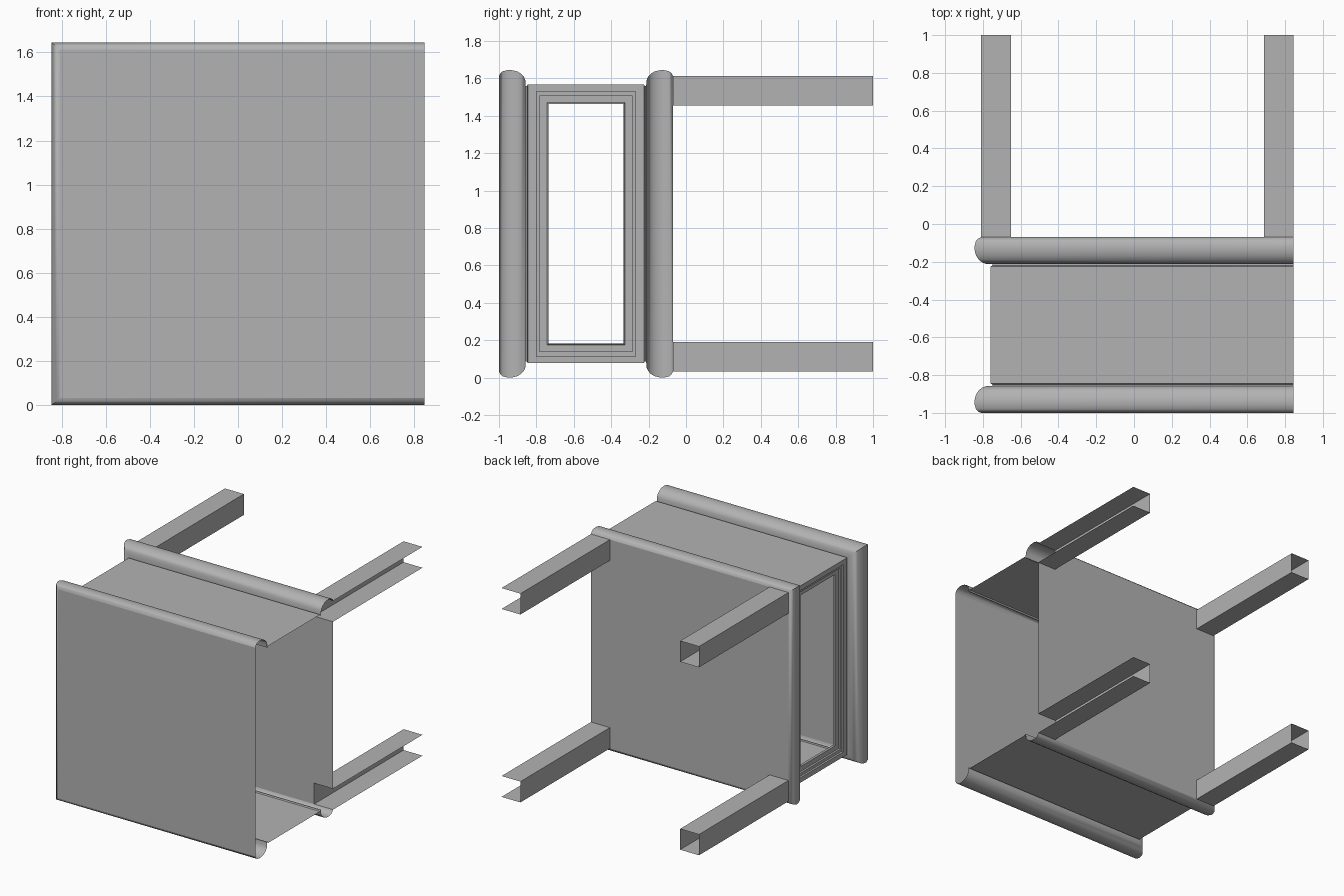
import bpy
import bmesh

cube = bpy.data.objects.get("Cube")
if cube:
    bpy.data.objects.remove(cube, do_unlink=True)

GREY = (0.45, 0.45, 0.45, 1.0)
mat = bpy.data.materials.new("plain grey")
mat.use_nodes = True
mat.diffuse_color = GREY
mat.node_tree.nodes["Principled BSDF"].inputs["Base Color"].default_value = GREY

XL, XR, H = -0.845, 0.845, 1.645     # outer side, open side, height
X_INSET = 1.12                       # mouldings project a little more sideways
LEG = 0.158


def finish(name, bm, smooth=False):
    bmesh.ops.remove_doubles(bm, verts=bm.verts, dist=0.0005)
    bmesh.ops.recalc_face_normals(bm, faces=bm.faces)
    mesh = bpy.data.meshes.new(name)
    bm.to_mesh(mesh)
    bm.free()
    mesh.materials.append(mat)
    obj = bpy.data.objects.new(name, mesh)
    bpy.context.collection.objects.link(obj)
    if smooth:
        bpy.ops.object.select_all(action='DESELECT')
        obj.select_set(True)
        bpy.context.view_layer.objects.active = obj
        bpy.ops.object.shade_smooth_by_angle(angle=0.7)
    return obj


def quad(bm, *points):
    return bm.faces.new([bm.verts.new(p) for p in points])


def sweep_point(inset, y):
    """Corners of the three-sided path at one profile point."""
    x = XL + inset * X_INSET
    return [(XR, y, inset), (x, y, inset), (x, y, H - inset), (XR, y, H - inset)]


def sweep(name, profile, sides=(0, 1, 2)):
    bm = bmesh.new()
    for a, b in zip(profile, profile[1:]):
        pa, pb = sweep_point(*a), sweep_point(*b)
        for i in sides:
            quad(bm, pa[i], pa[i + 1], pb[i + 1], pb[i])
    return finish(name, bm, smooth=True)


# Rounded edge mouldings with a small groove against the body
edge = [(0.032, -1), (0.018, -0.993), (0.007, -0.98), (0, -0.95), (0.002, -0.925),
        (0.008, -0.902), (0.02, -0.882), (0.036, -0.867), (0.055, -0.859),
        (0.086, -0.857), (0.086, -0.85), (0.077, -0.845)]
back_edge = [(i, -1.07 - y) for i, y in edge]
sweep("front_edge_moulding", edge)
sweep("back_edge_moulding", back_edge)

# Body: upper and lower sheets between the mouldings
inset, y0 = edge[-1]
y1 = back_edge[-1][1]
sweep("body_sheets", [(inset, y0), (inset, y1)], sides=(0, 2))

# Side frame: stepped rings around the open window
bx = XL + inset * X_INSET
rings = [(0, 0, 0), (0.042, 0.037, 0), (0.042, 0.037, 0.015),
         (0.062, 0.06, 0.015), (0.062, 0.06, 0.03), (0.102, 0.097, 0.03),
         (0.109, 0.105, 0.04)]


def ring_points(dy, dz, depth):
    x, za, zb = bx + depth, inset + dz, H - inset - dz
    return [(x, y0 + dy, za), (x, y1 - dy, za), (x, y1 - dy, zb), (x, y0 + dy, zb)]


bm = bmesh.new()
for a, b in zip(rings, rings[1:]):
    pa, pb = ring_points(*a), ring_points(*b)
    for i in range(4):
        j = (i + 1) % 4
        quad(bm, pa[i], pa[j], pb[j], pb[i])
finish("side_window_frame", bm)

# Front board
bm = bmesh.new()
quad(bm, *sweep_point(*edge[0]))
finish("front_board", bm)

# Back board with its four corners left open for the legs
lip, back_y = back_edge[0]
left = XL + lip * X_INSET
xs = [left, left + LEG, XR - LEG, XR]
zs = [lip, lip + LEG, H - lip - LEG, H - lip]
bm = bmesh.new()
for i in range(3):
    for k in range(3):
        if i == 1 or k == 1:
            quad(bm, (xs[i], back_y, zs[k]), (xs[i + 1], back_y, zs[k]),
                 (xs[i + 1], back_y, zs[k + 1]), (xs[i], back_y, zs[k + 1]))
finish("back_board", bm)

# Hollow legs, open at the foot; those on the open side lack the outer wall
for side, i in (("right", 0), ("left", 2)):
    for level, k in (("lower", 0), ("upper", 2)):
        a, b, c, d = xs[i], xs[i + 1], zs[k], zs[k + 1]
        loop = [(b, d), (a, d), (a, c), (b, c)]
        if side == "right":
            loop.append(loop[0])
        bm = bmesh.new()
        for p, q in zip(loop, loop[1:]):
            quad(bm, (p[0], back_y, p[1]), (q[0], back_y, q[1]),
                 (q[0], 1, q[1]), (p[0], 1, p[1]))
        finish(f"{level}_{side}_leg", bm)
